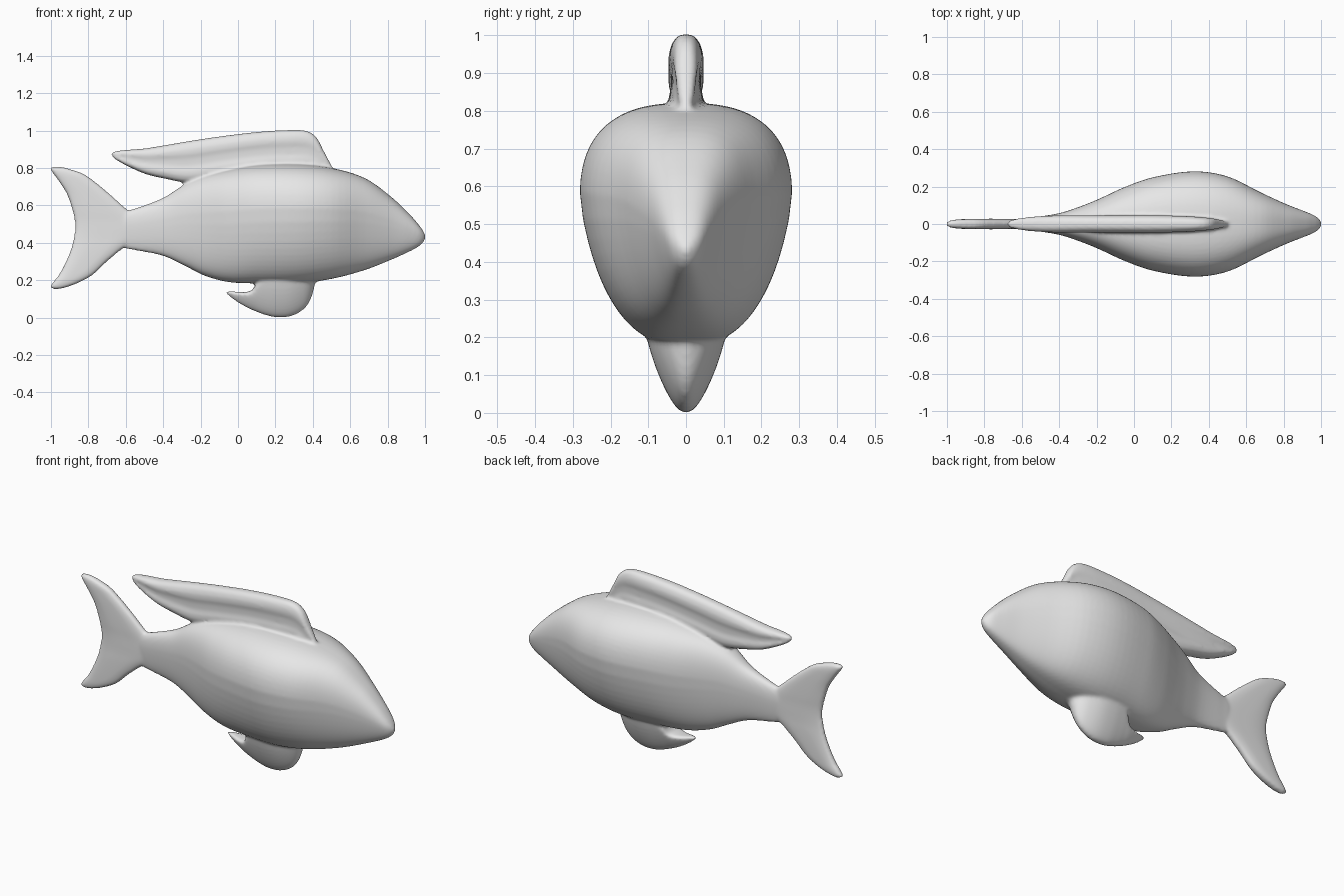
import bpy, bmesh, math

grey = bpy.data.materials.new("light_grey")
grey.diffuse_color = (0.8, 0.8, 0.8, 1)


def smooth_stations(rows, steps):
    """Cubic interpolation through station rows (first column is the position)."""
    def slope(i, k):
        a, b = rows[max(i - 1, 0)], rows[min(i + 1, len(rows) - 1)]
        return (b[k] - a[k]) / (b[0] - a[0])
    out = []
    for i in range(len(rows) - 1):
        p, q = rows[i], rows[i + 1]
        h = q[0] - p[0]
        for s in range(steps):
            t = s / steps
            row = [p[0] + h * t]
            for k in range(1, len(p)):
                row.append((2*t**3 - 3*t**2 + 1) * p[k] + (t**3 - 2*t**2 + t) * h * slope(i, k)
                           + (3*t**2 - 2*t**3) * q[k] + (t**3 - t**2) * h * slope(i + 1, k))
            out.append(row)
    out.append(list(rows[-1]))
    return out


def loft(name, rows, mid, e_low, e_high, upright=False, waist=0.0, taper=0.0, sides=40, steps=5):
    """Loft rounded sections; rows are (position, low edge, high edge, half width)."""
    bm = bmesh.new()
    rings = []
    for pos, lo, hi, hw in smooth_stations(rows, steps):
        ring = []
        centre = lo + (hi - lo) * mid
        for j in range(sides):
            a = 2 * math.pi * (j + 0.5) / sides
            c, s = math.cos(a), math.sin(a)
            e = 2 / (e_high if s > 0 else e_low)
            y = hw * math.copysign(abs(c) ** e, c)
            v = math.copysign(abs(s) ** e, s)
            # narrow towards the low edge
            y *= 1 - taper * max(0, -v)
            v = centre + v * ((hi - centre) if s > 0 else (centre - lo))
            # hollow flank between rim and root
            y *= 1 - waist * math.exp(-(((v - lo) / (hi - lo) - 0.48) / 0.18) ** 2)
            ring.append(bm.verts.new((v, y, pos) if upright else (pos, y, v)))
        rings.append(ring)
    for r0, r1 in zip(rings, rings[1:]):
        for j in range(sides):
            k = (j + 1) % sides
            bm.faces.new((r0[j], r0[k], r1[k], r1[j]))
    bm.faces.new(rings[0])
    bm.faces.new(rings[-1])
    bmesh.ops.recalc_face_normals(bm, faces=bm.faces)
    for f in bm.faces:
        f.smooth = True
    mesh = bpy.data.meshes.new(name)
    bm.to_mesh(mesh)
    bm.free()
    mesh.materials.append(grey)
    ob = bpy.data.objects.new(name, mesh)
    bpy.context.collection.objects.link(ob)
    return ob


# body: x, belly, back, half width
body = loft("body", [
    (-0.66, 0.40, 0.54, 0.016), (-0.61, 0.372, 0.568, 0.027), (-0.56, 0.362, 0.58, 0.033),
    (-0.40, 0.33, 0.64, 0.058), (-0.28, 0.275, 0.715, 0.097), (-0.18, 0.225, 0.757, 0.138),
    (-0.05, 0.19, 0.79, 0.198), (0.10, 0.183, 0.815, 0.250), (0.32, 0.183, 0.82, 0.282),
    (0.50, 0.207, 0.80, 0.255), (0.68, 0.255, 0.745, 0.168), (0.82, 0.31, 0.645, 0.104),
    (0.92, 0.355, 0.55, 0.065), (0.97, 0.383, 0.492, 0.043), (0.992, 0.405, 0.46, 0.024),
    (1.003, 0.425, 0.438, 0.006)],
    mid=0.59, e_low=2.8, e_high=2.6, taper=0.25, sides=56)

# forked tail: z, trailing edge, leading edge, half thickness
tail = loft("tail_fin", [
    (0.152, -0.985, -0.96, 0.008), (0.163, -1.003, -0.915, 0.019), (0.19, -0.988, -0.845, 0.025),
    (0.23, -0.957, -0.775, 0.027), (0.30, -0.92, -0.70, 0.028), (0.37, -0.892, -0.615, 0.028),
    (0.42, -0.880, -0.54, 0.027), (0.47, -0.872, -0.51, 0.027), (0.52, -0.874, -0.53, 0.027),
    (0.57, -0.885, -0.585, 0.028), (0.66, -0.915, -0.685, 0.028),
    (0.73, -0.959, -0.77, 0.027), (0.77, -0.988, -0.83, 0.025), (0.797, -1.003, -0.91, 0.019),
    (0.808, -0.99, -0.955, 0.008)],
    mid=0.5, e_low=2.8, e_high=2.8, upright=True)

# long swept dorsal fin
dorsal = loft("dorsal_fin", [
    (-0.678, 0.868, 0.88, 0.008), (-0.66, 0.85, 0.888, 0.022), (-0.60, 0.815, 0.896, 0.036),
    (-0.50, 0.77, 0.904, 0.046), (-0.40, 0.745, 0.92, 0.050), (-0.26, 0.722, 0.944, 0.051),
    (-0.10, 0.745, 0.968, 0.051), (0.10, 0.775, 0.992, 0.051), (0.28, 0.785, 1.003, 0.046),
    (0.37, 0.785, 0.997, 0.039), (0.42, 0.78, 0.963, 0.033), (0.46, 0.77, 0.888, 0.026),
    (0.515, 0.75, 0.785, 0.010)],
    mid=0.5, e_low=3.2, e_high=2.8, waist=0.28)

# hooked belly fin
belly = loft("belly_fin", [
    (-0.064, 0.127, 0.139, 0.008), (-0.04, 0.108, 0.141, 0.020), (0.0, 0.080, 0.137, 0.035),
    (0.05, 0.052, 0.138, 0.052), (0.08, 0.038, 0.152, 0.064), (0.10, 0.030, 0.19, 0.078),
    (0.13, 0.018, 0.225, 0.092), (0.20, 0.001, 0.24, 0.104), (0.28, 0.006, 0.24, 0.102),
    (0.35, 0.043, 0.24, 0.082), (0.39, 0.10, 0.24, 0.058), (0.415, 0.19, 0.235, 0.025)],
    mid=0.85, e_low=2.1, e_high=2.4, taper=0.42)

# fuse the fins into the body and soften the joins
for fin in (tail, dorsal, belly):
    join = body.modifiers.new("join_" + fin.name, 'BOOLEAN')
    join.operation = 'UNION'
    join.object = fin
    fin.hide_render = True
    fin.hide_set(True)
skin = body.modifiers.new("skin", 'REMESH')
skin.mode = 'VOXEL'
skin.voxel_size = 0.009
skin.use_smooth_shade = True
soft = body.modifiers.new("soften", 'SMOOTH')
soft.factor = 0.5
soft.iterations = 5
